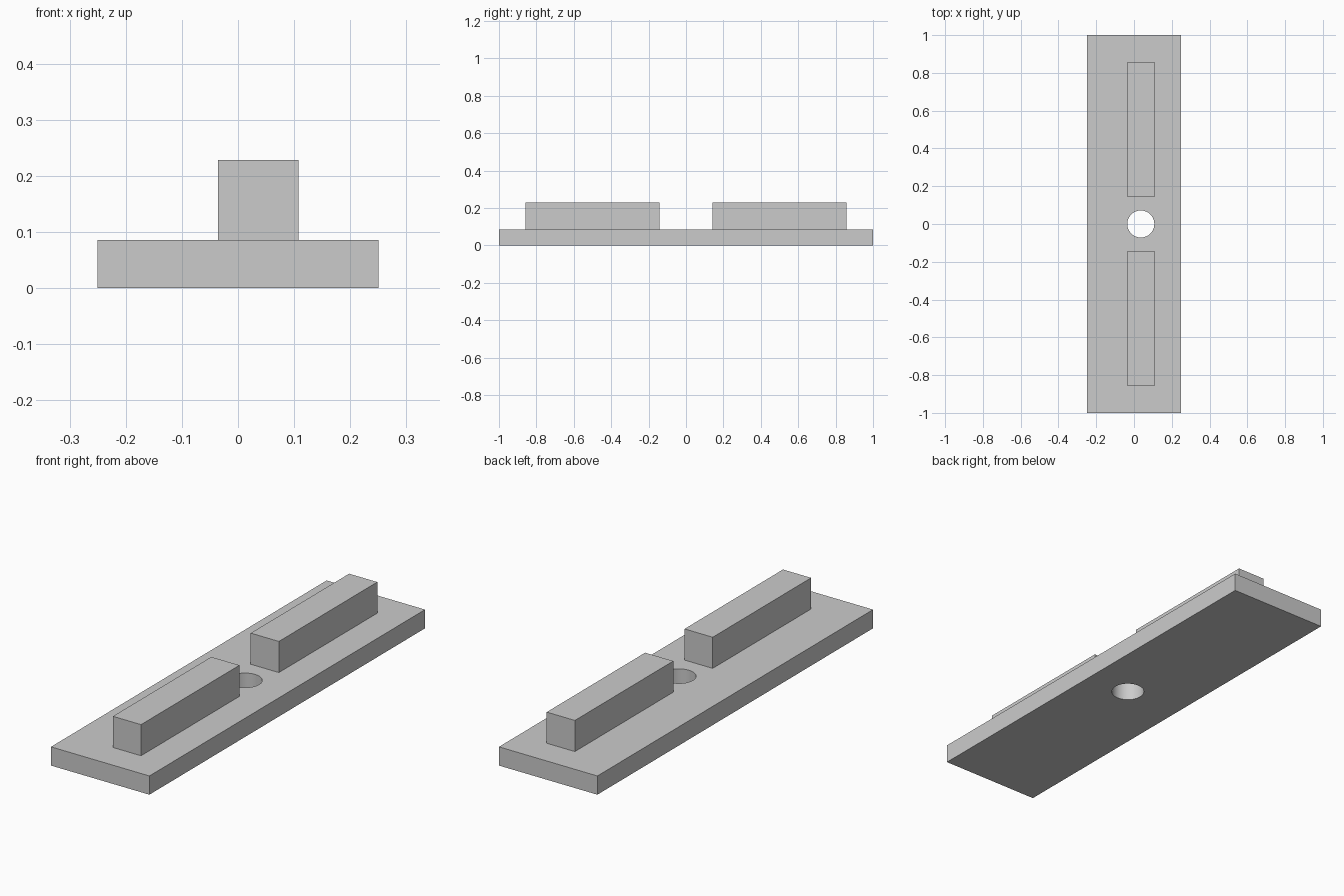
import bpy
import math

default_cube = bpy.data.objects.get("Cube")
if default_cube:
    bpy.data.objects.remove(default_cube, do_unlink=True)

GREY = (0.6, 0.6, 0.6, 1.0)
PLATE_TOP = 0.086
BAR_TOP = 0.229
AXIS_X = 0.036      # shared centre line of the bars and the hole

grey = bpy.data.materials.new("light_grey")
grey.use_nodes = True
grey.diffuse_color = GREY
grey.node_tree.nodes["Principled BSDF"].inputs["Base Color"].default_value = GREY


def box(name, low, high):
    """Box spanning two opposite corners."""
    centre = [(a + b) / 2 for a, b in zip(low, high)]
    bpy.ops.mesh.primitive_cube_add(size=1, location=centre)
    obj = bpy.context.object
    obj.name = name
    obj.scale = [b - a for a, b in zip(low, high)]
    bpy.ops.object.transform_apply(location=False, rotation=False, scale=True)
    obj.data.materials.append(grey)
    return obj


# Base plate
plate = box("base_plate", (-0.25, -1, 0), (0.25, 1, PLATE_TOP))

# Round through hole
bpy.ops.mesh.primitive_cylinder_add(vertices=64, radius=0.0715, depth=0.4,
                                    location=(AXIS_X, 0, PLATE_TOP / 2))
cutter = bpy.context.object
cutter.name = "hole_cutter"
cutter.hide_render = True
cutter.data.materials.append(grey)

cut = plate.modifiers.new("hole", 'BOOLEAN')
cut.operation = 'DIFFERENCE'
cut.solver = 'EXACT'
cut.object = cutter
bpy.ops.object.select_all(action='DESELECT')
plate.select_set(True)
bpy.context.view_layer.objects.active = plate
bpy.ops.object.modifier_apply(modifier=cut.name)
bpy.data.objects.remove(cutter, do_unlink=True)
bpy.ops.object.shade_smooth_by_angle(angle=math.radians(30))

# Two raised bars, one either side of the hole
HALF_WIDTH = 0.0715
for name, near, far in (("front_bar", -0.857, -0.143), ("back_bar", 0.143, 0.857)):
    box(name, (AXIS_X - HALF_WIDTH, near, PLATE_TOP),
        (AXIS_X + HALF_WIDTH, far, BAR_TOP))
